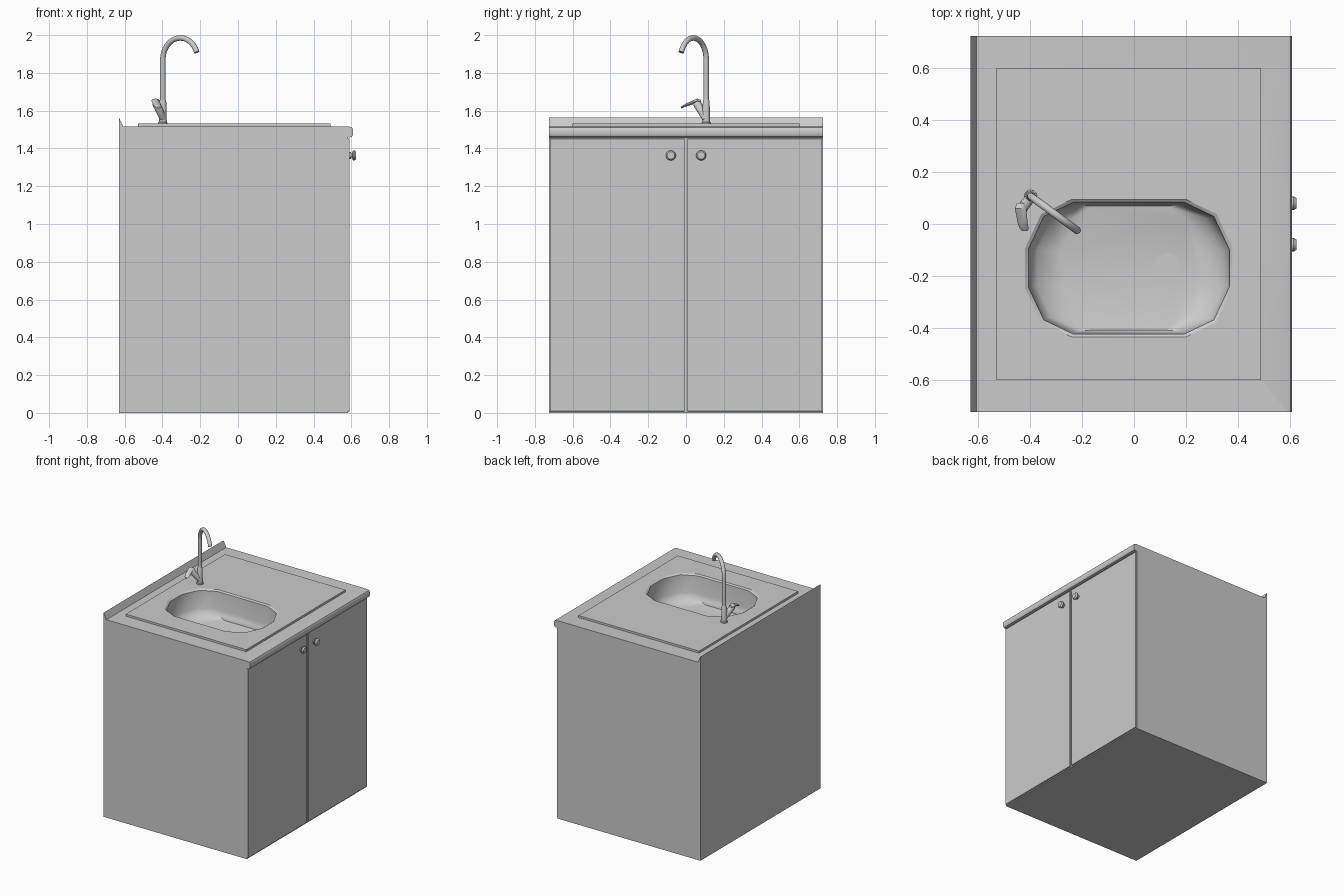
import bpy, bmesh, math
from mathutils import Vector, Matrix

if "Cube" in bpy.data.objects:
    bpy.data.objects.remove(bpy.data.objects["Cube"])


def make(name, bm, smooth=None):
    bmesh.ops.recalc_face_normals(bm, faces=bm.faces)
    me = bpy.data.meshes.new(name)
    bm.to_mesh(me)
    bm.free()
    ob = bpy.data.objects.new(name, me)
    bpy.context.collection.objects.link(ob)
    if smooth:
        bpy.ops.object.select_all(action='DESELECT')
        bpy.context.view_layer.objects.active = ob
        ob.select_set(True)
        bpy.ops.object.shade_smooth_by_angle(angle=math.radians(smooth))
    return ob


def box(name, lo, hi, open_top=False, bevel=0):
    bm = bmesh.new()
    size = Vector(hi) - Vector(lo)
    mid = (Vector(hi) + Vector(lo)) / 2
    bmesh.ops.create_cube(bm, size=1, matrix=Matrix.Translation(mid) @ Matrix.Diagonal((*size, 1)))
    if open_top:
        top = [f for f in bm.faces if f.normal.z > 0.9]
        bmesh.ops.delete(bm, geom=top, context='FACES_ONLY')
    if bevel:
        bmesh.ops.bevel(bm, geom=bm.edges[:], offset=bevel, segments=1, affect='EDGES')
    return make(name, bm)


def loft(name, rings, cap_start=True, cap_end=True, smooth=40):
    """Skin a list of closed rings of points."""
    bm = bmesh.new()
    vs = [[bm.verts.new(p) for p in r] for r in rings]
    n = len(rings[0])
    for a, b in zip(vs, vs[1:]):
        for i in range(n):
            j = (i + 1) % n
            bm.faces.new((a[i], a[j], b[j], b[i]))
    if cap_start:
        bm.faces.new(vs[0][::-1])
    if cap_end:
        bm.faces.new(vs[-1])
    return make(name, bm, smooth)


def tube(name, path, radii, n=12, smooth=40):
    """Round tube along a path that lies in one vertical plane."""
    pts = [Vector(p) for p in path]
    chord = pts[-1] - pts[0]
    side = Vector((-chord.y, chord.x, 0))
    side = side.normalized() if side.length > 1e-5 else Vector((0, 1, 0))
    rings = []
    for i, p in enumerate(pts):
        t = (pts[min(i + 1, len(pts) - 1)] - pts[max(i - 1, 0)]).normalized()
        up = t.cross(side).normalized()
        rings.append([p + radii[i] * (math.cos(a) * side + math.sin(a) * up)
                      for a in (2 * math.pi * k / n for k in range(n))])
    return loft(name, rings, smooth=smooth)


# Cabinet carcass and two doors
box("cabinet_body", (-0.63, -0.725, 0), (0.582, 0.725, 1.46), open_top=True)
for s, label in ((-1, "left"), (1, "right")):
    y0, y1 = sorted((s * 0.007, s * 0.721))
    box(label + "_door", (0.58, y0, 0.008), (0.591, y1, 1.453), bevel=0.002)
    # Door knob: rosette, neck and flared head
    prof = [(0.590, 0.018), (0.597, 0.018), (0.599, 0.010), (0.604, 0.012),
            (0.608, 0.026), (0.615, 0.027), (0.625, 0.020)]
    tube(label + "_knob", [(x, s * 0.08, 1.363) for x, r in prof], [r for x, r in prof])

# Worktop with upstand at the back and rounded nose, extruded along y
prof = [(-0.63, 1.46), (-0.63, 1.563), (-0.607, 1.515), (0.590, 1.515), (0.603, 1.511),
        (0.609, 1.502), (0.609, 1.472), (0.603, 1.462), (0.592, 1.458), (0.58, 1.46)]
worktop = loft("worktop", [[(x, y, z) for x, z in prof] for y in (-0.725, 0.725)], smooth=35)

# Sink plate
plate = box("sink_plate", (-0.53, -0.6, 1.505), (0.49, 0.6, 1.531))

# Twelve-sided bowl outline, relative to its centre
CX, CY = -0.02, -0.17
quarter = [(0.40, 0.075), (0.338, 0.208), (0.22, 0.265)]
half = quarter + [(-x, y) for x, y in reversed(quarter)]
outline = half + [(-x, -y) for x, y in half]


def ring(sx, sy, z):
    return [(CX + x * sx, CY + y * sy, z) for x, y in outline]


# Cut the opening through plate and worktop
cutter = loft("opening_cutter", [ring(1, 1, 1.4), ring(1, 1, 1.52), ring(1, 1, 1.7)], smooth=None)
for ob in (worktop, plate):
    m = ob.modifiers.new("opening", 'BOOLEAN')
    m.object, m.operation, m.solver = cutter, 'DIFFERENCE', 'EXACT'
    bpy.context.view_layer.objects.active = ob
    bpy.ops.object.modifier_apply(modifier=m.name)
bpy.data.objects.remove(cutter)

# Sink bowl
bowl = loft("sink_bowl", [ring(1, 1, 1.531), ring(0.968, 0.958, 1.522), ring(0.955, 0.93, 1.39),
                          ring(0.88, 0.92, 1.35), ring(0.66, 0.90, 1.325)],
            cap_start=False, smooth=45)
bowl.data.flip_normals()

# Drain
tube("drain", [(0.125, -0.165, 1.32), (0.125, -0.165, 1.328)], [0.055, 0.055], n=8, smooth=None)

# Tap: tapered foot, then a swan-neck spout
base = Vector((-0.398, 0.107, 0))
tube("tap_foot", [base + Vector((0, 0, z)) for z in (1.53, 1.537, 1.54, 1.65, 1.66)],
     [0.025, 0.025, 0.021, 0.018, 0.014])
d = Vector((0.806, -0.592, 0))
R, zc = 0.115, 1.87
path = [base + Vector((0, 0, 1.64))]
for k in range(17):
    a = math.radians(180 - 160 * k / 16)
    path.append(base + d * (R + R * math.cos(a)) + Vector((0, 0, zc + R * math.sin(a))))
tube("tap_spout", path, [0.0145] * len(path))

# Tap handle: leaning stem and flat lever
tube("tap_handle_stem", [(-0.395, 0.105, 1.555), (-0.432, 0.06, 1.635), (-0.436, 0.055, 1.645)],
     [0.018, 0.022, 0.018])
lever = []
for y, z, x, w, t in ((0.08, 1.648, -0.437, 0.014, 0.008), (0.06, 1.653, -0.437, 0.022, 0.011),
                      (0.0, 1.63, -0.428, 0.019, 0.008), (-0.018, 1.621, -0.423, 0.017, 0.006),
                      (-0.027, 1.616, -0.421, 0.010, 0.004)):
    lever.append([(x + w * math.cos(a), y, z + t * math.sin(a))
                  for a in (math.tau * k / 8 for k in range(8))])
loft("tap_lever", lever, smooth=40)
